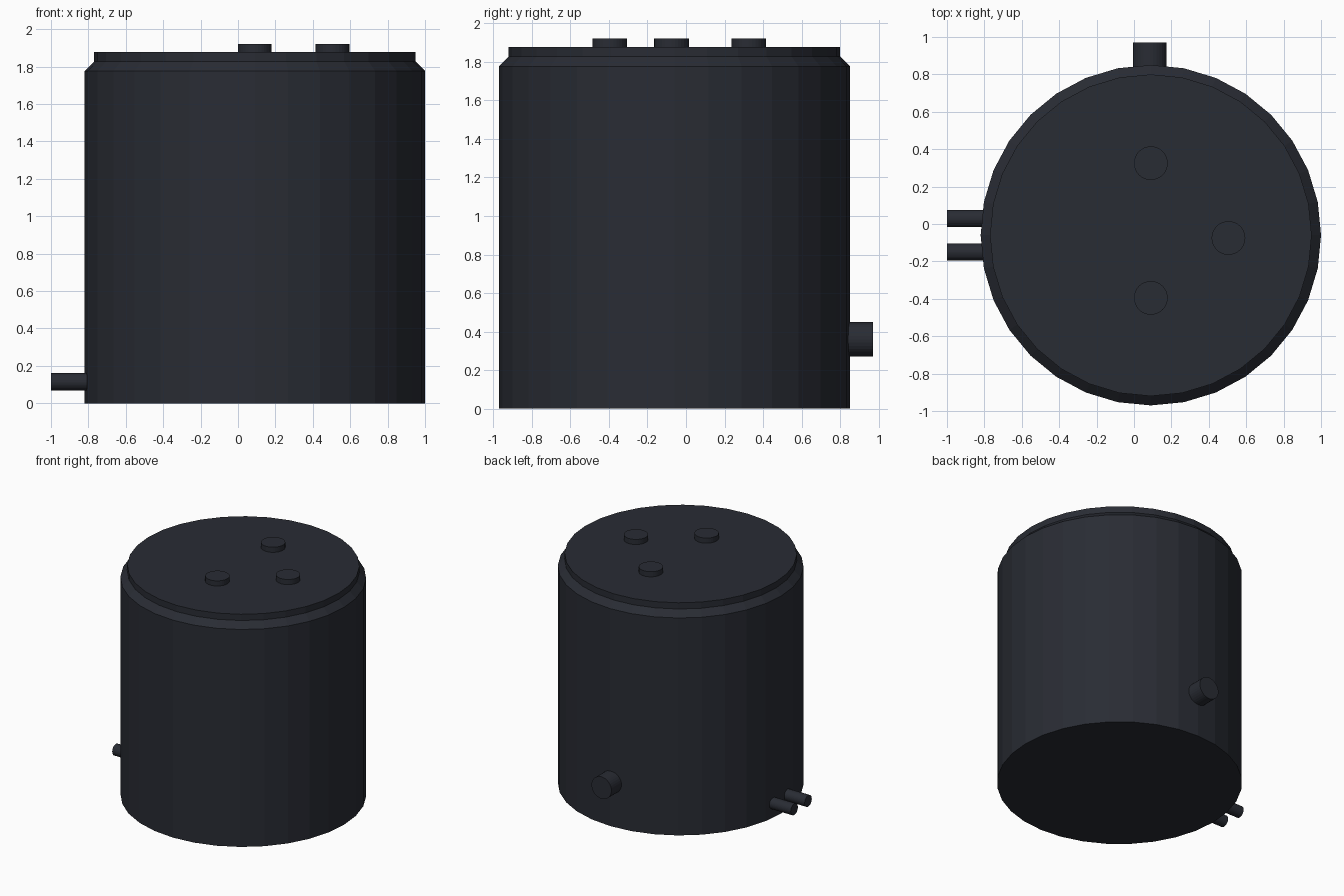
import bpy, bmesh
from math import cos, sin, tau
from mathutils import Matrix, Vector

if "Cube" in bpy.data.objects:
    bpy.data.objects.remove(bpy.data.objects["Cube"])

SIDES = 32
CX, CY = 0.09, -0.06

mat = bpy.data.materials.new("dark_plastic")
mat.diffuse_color = (0.022, 0.025, 0.034, 1)
mat.use_nodes = True
mat.node_tree.nodes["Principled BSDF"].inputs["Base Color"].default_value = mat.diffuse_color


def lathe(name, profile, origin, axis=(0, 0, 1)):
    """Closed solid from (radius, height) rings stacked along an axis."""
    bm = bmesh.new()
    rings = [[bm.verts.new((r * cos(tau * i / SIDES), r * sin(tau * i / SIDES), h))
              for i in range(SIDES)] for r, h in profile]
    for a, b in zip(rings, rings[1:]):
        for i in range(SIDES):
            j = (i + 1) % SIDES
            bm.faces.new((a[i], a[j], b[j], b[i]))
    bm.faces.new(rings[0][::-1])
    bm.faces.new(rings[-1])
    turn = Vector((0, 0, 1)).rotation_difference(Vector(axis)).to_matrix().to_4x4()
    bm.transform(Matrix.Translation(origin) @ turn)
    mesh = bpy.data.meshes.new(name)
    bm.to_mesh(mesh)
    bm.free()
    mesh.materials.append(mat)
    obj = bpy.data.objects.new(name, mesh)
    bpy.context.collection.objects.link(obj)
    return obj


# Tank body with chamfered shoulder and raised lid
lathe("tank_body", [(0.91, 0), (0.91, 1.777), (0.86, 1.827), (0.86, 1.878)], (CX, CY, 0))

# Caps on the lid
for i, (x, y) in enumerate([(CX, 0.325), (CX, -0.395), (0.505, -0.075)]):
    lathe(f"lid_cap_{i + 1}", [(0.09, 0), (0.09, 0.05)], (x, y, 1.87))

# Large outlet at the back
lathe("back_outlet", [(0.09, 0), (0.09, 0.15)], (0.085, 0.82, 0.36), (0, 1, 0))

# Pair of small pipes on the left
for i, y in enumerate([0.03, -0.15]):
    lathe(f"side_pipe_{i + 1}", [(0.046, 0), (0.046, 0.2)], (-0.8, y, 0.115), (-1, 0, 0))
